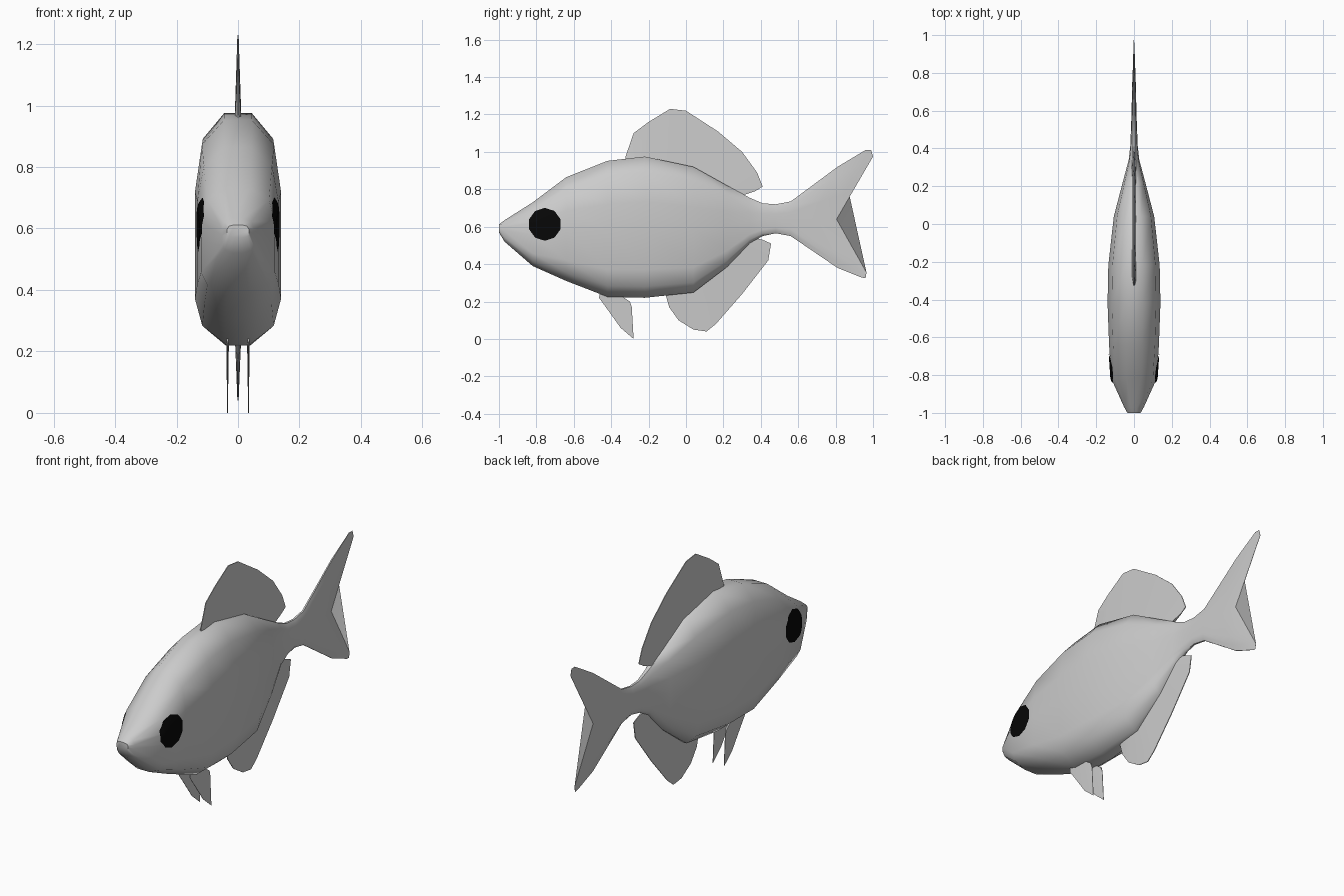
import bpy, bmesh, math
from mathutils import Vector
from mathutils.bvhtree import BVHTree

default_cube = bpy.data.objects.get("Cube")
if default_cube:
    bpy.data.objects.remove(default_cube, do_unlink=True)


def make_material(name, value):
    material = bpy.data.materials.new(name)
    material.use_nodes = True
    colour = (value, value, value, 1)
    material.diffuse_color = colour
    material.node_tree.nodes["Principled BSDF"].inputs["Base Color"].default_value = colour
    return material


skin = make_material("pale grey skin", 0.6)
black = make_material("black eye", 0.002)


def finish(bm, name, material, sharp_angle=50):
    """Turn a bmesh into a smooth shaded object with sharp creases kept."""
    bmesh.ops.recalc_face_normals(bm, faces=bm.faces)
    mesh = bpy.data.meshes.new(name)
    bm.to_mesh(mesh)
    bm.free()
    mesh.shade_smooth()
    mesh.set_sharp_from_angle(angle=math.radians(sharp_angle))
    mesh.materials.append(material)
    obj = bpy.data.objects.new(name, mesh)
    bpy.context.collection.objects.link(obj)
    return obj


def loft(rings):
    """Skin closed rings of points and cap both ends."""
    bm = bmesh.new()
    loops = [[bm.verts.new(point) for point in ring] for ring in rings]
    for first, second in zip(loops, loops[1:]):
        for i in range(len(first)):
            j = (i + 1) % len(first)
            bm.faces.new((first[i], first[j], second[j], second[i]))
    bm.faces.new(loops[0])
    bm.faces.new(loops[-1])
    return bm


# Half cross-section of the fish: width and height fractions
half_section = [(0.33, 1), (0.84, 0.78), (1, 0.36), (1, 0), (1, -0.6), (0.83, -0.84), (0.3, -1)]
section = half_section + [(-w, h) for w, h in reversed(half_section)]


def body_ring(top, middle, bottom, width):
    top, middle, bottom = Vector(top), Vector(middle), Vector(bottom)
    ring = []
    for w, h in section:
        y, z = middle.lerp(top if h > 0 else bottom, abs(h))
        ring.append((w * width, y, z))
    return ring


# Body stations from nose to tail root: y, top, bottom, half width
stations = [
    (-1, 0.612, 0.57, 0.035), (-0.97, 0.635, 0.52, 0.052),
    (-0.82, 0.73, 0.39, 0.12), (-0.64, 0.865, 0.31, 0.132),
    (-0.42, 0.952, 0.225, 0.14), (-0.22, 0.975, 0.22, 0.136),
    (0.04, 0.92, 0.248, 0.107), (0.22, 0.82, 0.385, 0.06),
    (0.34, 0.755, 0.51, 0.028), (0.41, 0.725, 0.55, 0.02),
    (0.48, 0.72, 0.565, 0.017), (0.56, 0.735, 0.55, 0.014),
]
rings = [body_ring((y, t), (y, (t + b) / 2), (y, b), w) for y, t, b, w in stations]

# Forked tail: upper edge, middle and lower edge of each swept ring
rings += [
    body_ring((0.81, 0.92), (0.69, 0.64), (0.81, 0.38), 0.009),
    body_ring((0.96, 1.01), (0.78, 0.64), (0.94, 0.328), 0.004),
    body_ring((0.99, 1.01), (0.795, 0.64), (0.96, 0.325), 0.002),
    body_ring((1, 0.975), (0.805, 0.64), (0.965, 0.355), 0.001),
]
body = finish(loft(rings), "body_and_tail", skin)
surface = BVHTree.FromPolygons([v.co for v in body.data.vertices],
                               [p.vertices[:] for p in body.data.polygons])


def fin(name, root, rim, root_half, rim_half, x=0):
    """Wedge-shaped fin between a root line and a rim line."""
    slices = []
    for (ry, rz), (ey, ez) in zip(root, rim):
        slices.append([(x - root_half, ry, rz), (x + root_half, ry, rz),
                       (x + rim_half, ey, ez), (x - rim_half, ey, ez)])
    return finish(loft(slices), name, skin, 40)


fin("dorsal_fin",
    [(-0.31, 0.93), (-0.28, 0.93), (-0.22, 0.93), (-0.12, 0.92), (-0.05, 0.9),
     (0.07, 0.87), (0.16, 0.83), (0.22, 0.79), (0.26, 0.77), (0.28, 0.76)],
    [(-0.325, 0.97), (-0.28, 1.1), (-0.2, 1.16), (-0.085, 1.23), (0, 1.22),
     (0.17, 1.11), (0.3, 1), (0.38, 0.89), (0.41, 0.815), (0.37, 0.79)],
    0.012, 0.002)

fin("anal_fin",
    [(-0.1, 0.28), (-0.08, 0.28), (-0.03, 0.28), (0.02, 0.29), (0.06, 0.3),
     (0.1, 0.33), (0.2, 0.41), (0.28, 0.49), (0.32, 0.54), (0.33, 0.55)],
    [(-0.11, 0.24), (-0.09, 0.17), (-0.04, 0.1), (0.04, 0.05), (0.11, 0.04),
     (0.16, 0.08), (0.3, 0.24), (0.44, 0.42), (0.455, 0.51), (0.41, 0.53)],
    0.012, 0.002)

for side, sign in (("left", 1), ("right", -1)):
    # Small paired belly fins
    fin(side + "_pelvic_fin",
        [(-0.46, 0.25), (-0.43, 0.25), (-0.39, 0.24), (-0.33, 0.22), (-0.3, 0.2)],
        [(-0.465, 0.22), (-0.4, 0.13), (-0.35, 0.06), (-0.28, 0), (-0.29, 0.17)],
        0.004, 0.001, sign * 0.034)

    # Ten-sided eye plate laid on the side of the head
    bm = bmesh.new()
    bmesh.ops.create_circle(bm, cap_ends=True, cap_tris=True, segments=10, radius=0.088)
    bmesh.ops.subdivide_edges(bm, edges=bm.edges, cuts=3, use_grid_fill=True)
    for v in bm.verts:
        y, z = v.co.x - 0.755, v.co.y + 0.613
        hit = surface.ray_cast(Vector((sign, y, z)), Vector((-sign, 0, 0)))[0]
        v.co = (hit.x + sign * 0.005, y, z)
    finish(bm, side + "_eye", black)
